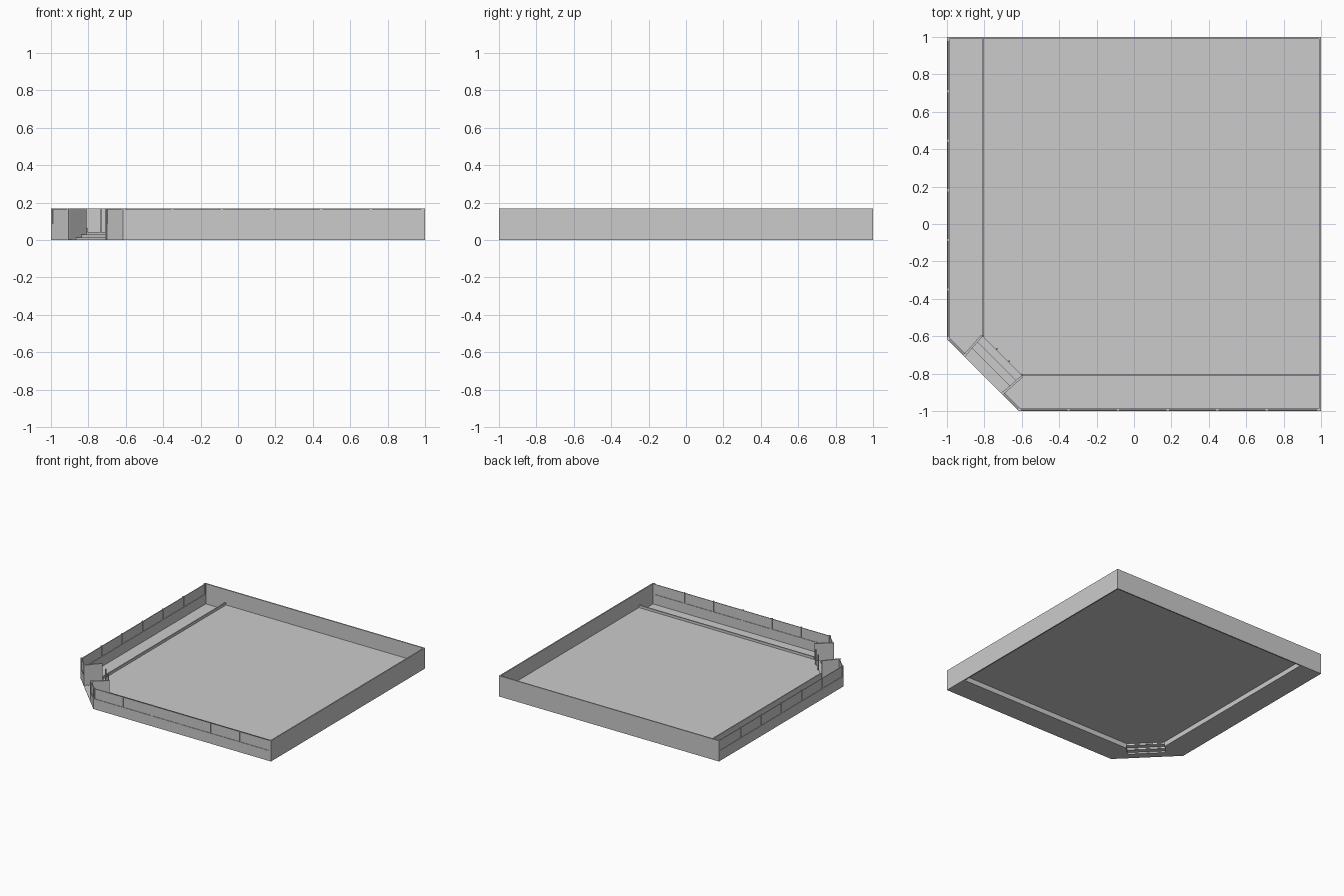
import bpy
import bmesh
from mathutils import Vector

cube = bpy.data.objects.get("Cube")
if cube:
    bpy.data.objects.remove(cube, do_unlink=True)

TOP, SILL, FLOOR, LIP = 0.17, 0.085, 0.044, 0.064
THICK = 0.014

grey = bpy.data.materials.new("plain grey")
grey.use_nodes = True
colour = (0.6, 0.6, 0.6, 1)
grey.diffuse_color = colour
grey.node_tree.nodes["Principled BSDF"].inputs["Base Color"].default_value = colour


def prism(name, points, z0, z1):
    """Upright prism over a flat outline."""
    bm = bmesh.new()
    base = bm.faces.new([bm.verts.new((x, y, z0)) for x, y in points])
    ext = bmesh.ops.extrude_face_region(bm, geom=[base])
    top = [v for v in ext["geom"] if isinstance(v, bmesh.types.BMVert)]
    bmesh.ops.translate(bm, verts=top, vec=(0, 0, z1 - z0))
    bmesh.ops.recalc_face_normals(bm, faces=bm.faces)
    mesh = bpy.data.meshes.new(name)
    bm.to_mesh(mesh)
    bm.free()
    mesh.materials.append(grey)
    obj = bpy.data.objects.new(name, mesh)
    bpy.context.collection.objects.link(obj)


def strip(a, b, near, far):
    """Outline between two offsets to the left of the line a-b."""
    a, b = Vector(a), Vector(b)
    d = (b - a).normalized()
    n = Vector((-d.y, d.x))
    return [tuple(p) for p in (a + n * near, b + n * near, b + n * far, a + n * far)]


def both(name, points, z0, z1):
    """The part on the front wing and its twin on the side wing."""
    prism("front_" + name, points, z0, z1)
    prism("side_" + name, [(y, x) for x, y in points], z0, z1)


def glazed_wall(name, a, b, posts):
    """Low wall with recessed panes between posts at the given distances."""
    both(name + "_base", strip(a, b, 0, THICK), 0, SILL)
    both(name + "_pane", strip(a, b, 0.004, 0.010), SILL, TOP - 0.003)
    a, b = Vector(a), Vector(b)
    d = (b - a).normalized()
    for i, t in enumerate(posts):
        p, q = a + d * (t - 0.006), a + d * (t + 0.006)
        both(f"{name}_post_{i + 1}", strip(p, q, 0, THICK), SILL, TOP)


# Plain back and side walls
prism("plain_back_wall", [(-1, 0.99), (1, 0.99), (1, 1), (-1, 1)], 0, TOP)
prism("plain_side_wall", [(0.99, -1), (1, -1), (1, 0.99), (0.99, 0.99)], 0, TOP)

# Glazed shop walls and the angled walls beside the entrance
glazed_wall("shop_wall", (-0.615, -1), (0.99, -1),
            [0.006] + [0.265 * k for k in range(1, 6)] + [1.599])
glazed_wall("corner_wall", (-0.71, -0.905), (-0.615, -1), [0.006, 0.128])

# Entrance side walls running inward from the opening
both("entrance_wall", strip((-0.71, -0.905), (-0.602, -0.81), -0.012, 0), 0, TOP)

# Low display area behind the glass, and the raised edge beside it
both("display_floor", [(-0.71, -0.90), (-0.615, -0.995), (0.99, -0.995),
                       (0.99, -0.81), (-0.60, -0.81)], 0, 0.004)
both("display_edge", [(-0.60, -0.812), (0.99, -0.812), (0.99, -0.802), (-0.60, -0.802)], 0, LIP)

# Main raised floor
prism("main_floor", [(0.99, 0.99), (-0.802, 0.99), (-0.802, -0.605),
                     (-0.605, -0.802), (0.99, -0.802)], FLOOR - 0.004, FLOOR)


def across(total):
    """Ends of an entrance line at a given depth, between the side walls."""
    f = (1.615 - total) / (1.615 - 1.412)
    x, y = -0.71 + f * 0.108, -0.905 + f * 0.095
    return (y, x), (x, y)


def band(outer, inner):
    a, b = across(outer)
    c, d = across(inner)
    return [a, b, d, c]


# Entrance pad and folded steps up to the floor
depths = [1.615, 1.53, 1.47, 1.41]
rise = FLOOR / 3
for i, outer in enumerate(depths):
    z = i * rise
    if i < 3:
        prism(f"step_tread_{i}", band(outer, depths[i + 1]), max(0, z - 0.003), max(z, 0.003))
    if i > 0:
        prism(f"step_riser_{i}", band(outer, outer - 0.004), z - rise, z)

# Slim door posts at the head of the steps
for name, x, y in (("left_door_post", -0.666, -0.735), ("right_door_post", -0.735, -0.666)):
    r = 0.004
    prism(name, [(x - r, y - r), (x + r, y - r), (x + r, y + r), (x - r, y + r)], 0.03, TOP)
